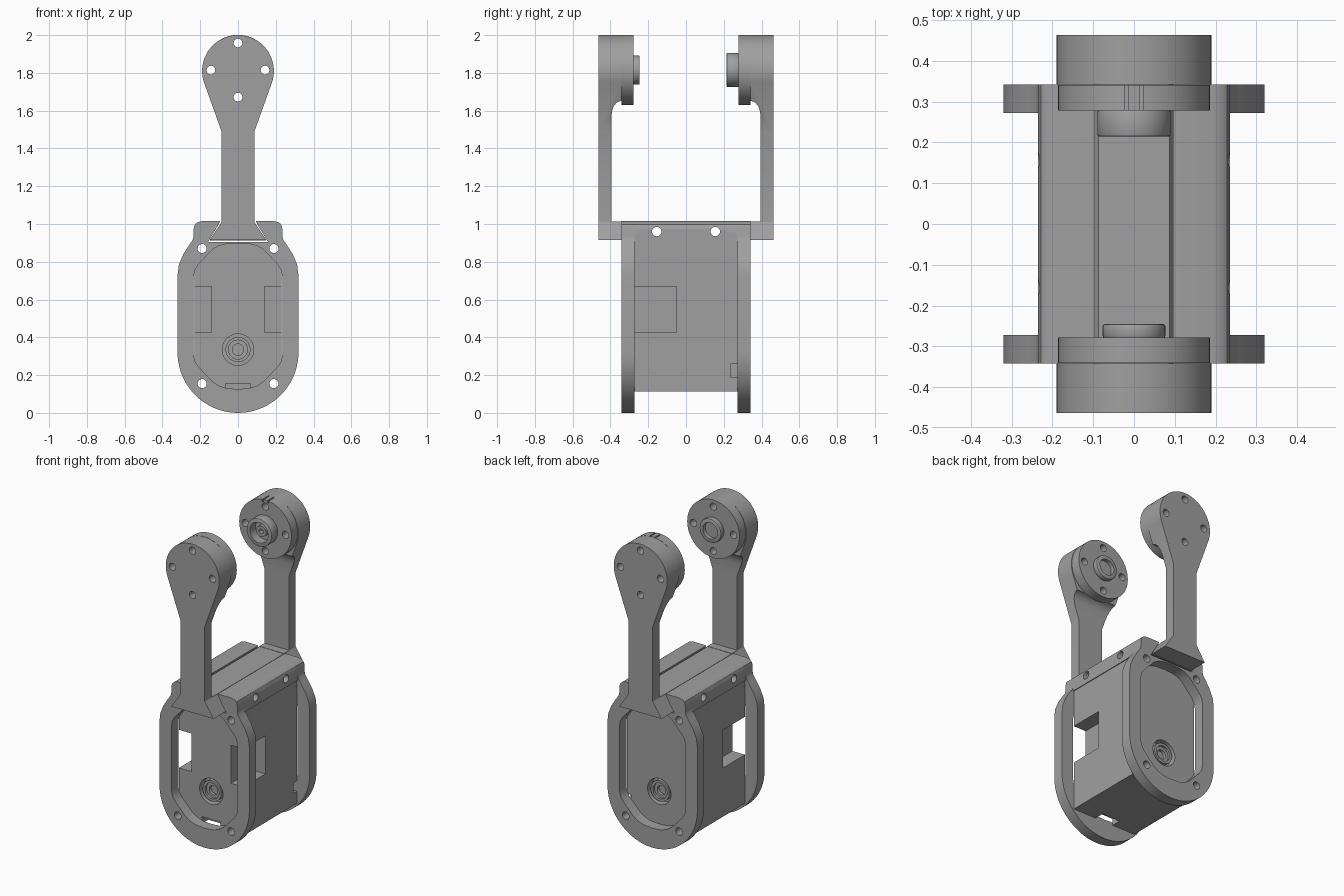
import bpy, bmesh, math

if "Cube" in bpy.data.objects:
    bpy.data.objects.remove(bpy.data.objects["Cube"])

grey = bpy.data.materials.new("plain_grey")
grey.diffuse_color = (0.35, 0.35, 0.35, 1)
grey.use_nodes = True
grey.node_tree.nodes["Principled BSDF"].inputs["Base Color"].default_value = grey.diffuse_color


def prism(name, pts, t0, t1, axis="y"):
    """Extrude a closed profile along y (points are x,z) or along x (points are y,z)."""
    bm = bmesh.new()
    place = (lambda u, v, t: (u, t, v)) if axis == "y" else (lambda u, v, t: (t, u, v))
    a = [bm.verts.new(place(u, v, t0)) for u, v in pts]
    b = [bm.verts.new(place(u, v, t1)) for u, v in pts]
    bm.faces.new(a)
    bm.faces.new(b)
    n = len(pts)
    for i in range(n):
        j = (i + 1) % n
        bm.faces.new((a[i], a[j], b[j], b[i]))
    bmesh.ops.recalc_face_normals(bm, faces=bm.faces)
    me = bpy.data.meshes.new(name)
    bm.to_mesh(me)
    bm.free()
    me.materials.append(grey)
    ob = bpy.data.objects.new(name, me)
    bpy.context.collection.objects.link(ob)
    return ob


def arc(cu, cv, r, a0, a1, n):
    return [(cu + r * math.cos(math.radians(a0 + (a1 - a0) * i / n)),
             cv + r * math.sin(math.radians(a0 + (a1 - a0) * i / n))) for i in range(n + 1)]


def disc(name, u, v, r, t0, t1, axis="y", n=40):
    return prism(name, arc(u, v, r, 0, 360, n)[:-1], t0, t1, axis)


def box(name, x0, x1, y0, y1, z0, z1):
    return prism(name, [(x0, z0), (x1, z0), (x1, z1), (x0, z1)], y0, y1)


def both(right):
    """Close a right-hand half profile with its mirror image."""
    return right + [(-u, v) for u, v in reversed(right) if abs(u) > 1e-6]


def cut(ob, cutters):
    """Subtract each cutter, apply, and remove the cutter."""
    for c in cutters:
        m = ob.modifiers.new("cut", "BOOLEAN")
        m.operation, m.solver, m.object = "DIFFERENCE", "EXACT", c
        bpy.context.view_layer.objects.active = ob
        bpy.ops.object.modifier_apply(modifier=m.name)
        bpy.data.objects.remove(c)
    return ob


def corner_holes():
    return [disc("c", x, z, 0.024, -1, 1, n=24) for x in (-0.19, 0.19) for z in (0.155, 0.87)]


def rail_holes():
    return [disc("c", y, 0.96, 0.025, -1, 1, "x", 24) for y in (-0.155, 0.155)]


# solid housing with side windows, cable slots and horn recesses
housing = box("housing", -0.23, 0.23, -0.272, 0.272, 0.112, 0.906)
cut(housing, corner_holes() + [
    box("c", 0.14, 0.4, -0.5, -0.05, 0.425, 0.67),
    box("c", -0.4, -0.14, -0.5, -0.05, 0.425, 0.67),
    box("c", -0.065, 0.065, -0.4, -0.21, 0.0, 0.155),
    box("c", 0.2, 0.3, 0.235, 0.4, 0.19, 0.26),
    disc("c", 0, 0.335, 0.083, -0.4, -0.22),
    disc("c", 0, 0.335, 0.083, 0.22, 0.4)])

# output horns sunk in the housing ends
for s, label in ((-1, "front"), (1, "back")):
    horn = disc(label + "_horn", 0, 0.335, 0.066, *sorted((s * 0.215, s * 0.265)))
    cut(horn, [disc("c", 0, 0.335, 0.05, *sorted((s * 0.25, s * 0.4))),
               disc("c", 0, 0.335, 0.03, *sorted((s * 0.23, s * 0.4)))])

# end flanges with rounded opening and dovetail groove
shoulder = [(0.32, 0.73), (0.313, 0.785), (0.29, 0.84), (0.258, 0.89), (0.24, 0.915),
            (0.235, 0.935), (0.235, 0.975), (0.228, 0.998), (0.213, 1.01), (0.19, 1.015)]
groove = [(0.095, 1.015), (0.102, 0.998), (0.158, 0.906)]
outline = both(arc(0, 0.32, 0.32, -90, 0, 20) + shoulder + groove)
opening = both([(0, 0.126), (0.06, 0.13), (0.1, 0.143), (0.135, 0.166), (0.21, 0.245),
                (0.228, 0.272), (0.235, 0.31), (0.235, 0.72), (0.228, 0.757), (0.21, 0.785),
                (0.135, 0.865), (0.1, 0.885), (0.06, 0.895), (0, 0.898)])
for s, label in ((-1, "front"), (1, "back")):
    flange = prism(label + "_flange", outline, *sorted((s * 0.272, s * 0.342)))
    cut(flange, [prism("c", opening, -1, 1)] + corner_holes())

# top rails either side of the dovetail
for s, label in ((-1, "left"), (1, "right")):
    pts = [(s * u, v) for u, v in shoulder[5:] + groove + [(0.235, 0.906)]]
    cut(prism(label + "_rail", pts, -0.272, 0.272), rail_holes())

# dovetail bar filling the groove
bar = [(-0.15, 0.913), (0.15, 0.913), (0.087, 1.01), (-0.087, 1.01)]
cut(prism("dovetail_bar", bar, -0.342, 0.342), rail_holes())

# arms: tear-drop outline, thinned along the stem with a fillet under the tip
arm_outline = both([(0.15, 0.915), (0.087, 1.01), (0.087, 1.49)] + arc(0, 1.81, 0.19, -18, 90, 22))
for s, label in ((-1, "front"), (1, "back")):
    def span(a, b):
        return sorted((s * a, s * b))

    def bolt_holes():
        return [disc("c", 0.143 * math.cos(k * math.pi / 2), 1.815 + 0.143 * math.sin(k * math.pi / 2),
                     0.023, -1, 1, n=24) for k in range(4)]

    arm = prism(label + "_arm", arm_outline, *span(0.342, 0.463))
    relief = [(0.2, 1.012), (0.395, 1.012), (0.395, 1.57), (0.391, 1.6), (0.382, 1.625),
              (0.367, 1.643), (0.345, 1.652), (0.2, 1.655)]
    cut(arm, [prism("c", [(s * u, v) for u, v in relief], -1, 1, "x")] + bolt_holes())

    # joint disc, with an alignment slot pair on the back one
    joint = disc(label + "_joint_disc", 0, 1.815, 0.186, *span(0.278, 0.341), n=64)
    cut(joint, bolt_holes())
    if s > 0:
        cut(joint, [box("c", x - 0.004, x + 0.004, 0.2, 0.35, 1.985, 2.1) for x in (-0.018, 0.018)])

    # hollow bearing boss facing the other arm
    r, end = (0.077, 0.245) if s < 0 else (0.09, 0.214)
    boss = disc(label + "_boss", 0, 1.815, r, *span(end, 0.28))
    bev = boss.modifiers.new("edge", "BEVEL")
    bev.width, bev.segments, bev.angle_limit = 0.006, 2, math.radians(50)
    bpy.context.view_layer.objects.active = boss
    bpy.ops.object.modifier_apply(modifier=bev.name)
    cut(boss, [disc("c", 0, 1.815, r - 0.025, *span(0.1, 0.27))])
    if s > 0:
        pin = disc("back_boss_pin", 0, 1.815, 0.035, *span(0.235, 0.275))
        cut(pin, [disc("c", 0, 1.815, 0.015, *span(0.1, 0.265))])

# smooth the curved walls, keep hard edges
for ob in bpy.context.scene.objects:
    ob.select_set(True)
bpy.ops.object.shade_smooth_by_angle(angle=math.radians(30))
